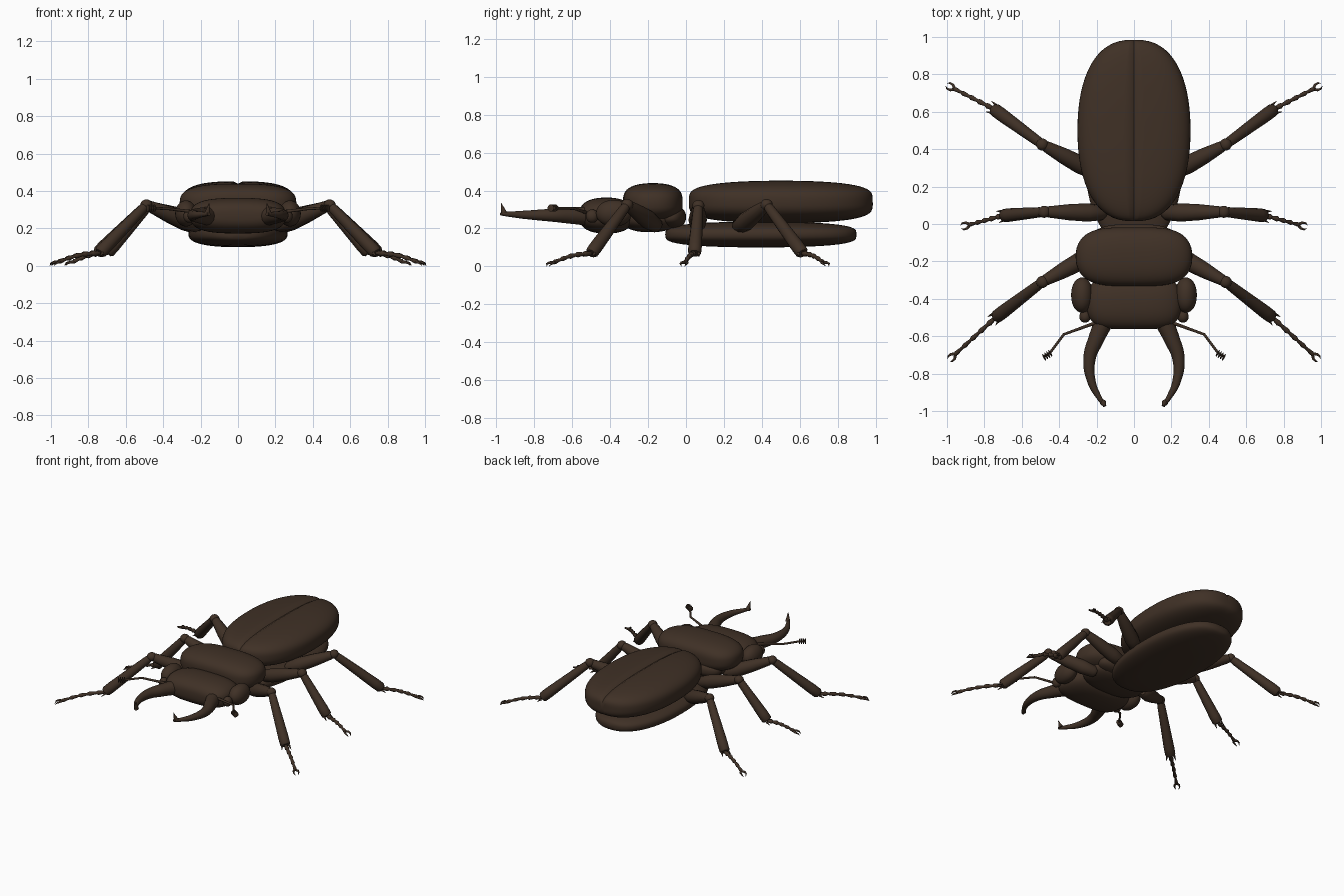
import bpy, bmesh, math
from mathutils import Vector

cube = bpy.data.objects.get("Cube")
if cube:
    bpy.data.objects.remove(cube, do_unlink=True)

# One dark brown shell colour
brown = bpy.data.materials.new("dark_brown_shell")
brown.use_nodes = True
COLOUR = (0.05, 0.03, 0.019, 1)
brown.diffuse_color = COLOUR
bsdf = brown.node_tree.nodes["Principled BSDF"]
bsdf.inputs["Base Color"].default_value = COLOUR
bsdf.inputs["Roughness"].default_value = 0.6


def finish(obj, mirror=False, angle=50):
    obj.data.materials.clear()
    obj.data.materials.append(brown)
    if mirror:
        obj.modifiers.new("Mirror", "MIRROR")
    bpy.ops.object.select_all(action="DESELECT")
    obj.select_set(True)
    bpy.context.view_layer.objects.active = obj
    bpy.ops.object.shade_smooth_by_angle(angle=math.radians(angle))


def power(v, e):
    return math.copysign(abs(v) ** e, v)


def blob(name, centre, size, side=1, length=(1, 1), mirror=False, groove=0, segs=48):
    """Rounded body along y: 'side' squares the cross-section,
    'length' squares the plan and the profile."""
    bm = bmesh.new()
    bmesh.ops.create_uvsphere(bm, u_segments=segs, v_segments=segs // 2, radius=1)
    for v in bm.verts:
        along = max(-1, min(1, v.co.z))
        ring = math.sqrt(1 - along * along)
        u = math.atan2(v.co.y, v.co.x)
        v.co = Vector((size[0] * ring ** length[0] * power(math.cos(u), side),
                       size[1] * power(along, 0.9),
                       size[2] * ring ** length[1] * power(math.sin(u), side))) + Vector(centre)
    if groove:
        # Seam between the two wing covers
        for x in (-0.025, 0, 0.025):
            bmesh.ops.bisect_plane(bm, geom=bm.verts[:] + bm.edges[:] + bm.faces[:],
                                   plane_co=(x, 0, 0), plane_no=(1, 0, 0), dist=1e-5)
        for v in bm.verts:
            if abs(v.co.x) < 0.001 and v.co.z > centre[2]:
                v.co.z -= groove
    bmesh.ops.recalc_face_normals(bm, faces=bm.faces)
    mesh = bpy.data.meshes.new(name)
    bm.to_mesh(mesh)
    bm.free()
    obj = bpy.data.objects.new(name, mesh)
    bpy.context.collection.objects.link(obj)
    finish(obj, mirror)


def tube(name, strands, smooth=False):
    """Mirrored tapering tubes; each strand is a list of (point, radius)."""
    curve = bpy.data.curves.new(name, "CURVE")
    curve.dimensions = "3D"
    curve.bevel_depth = 1
    curve.bevel_resolution = 4
    curve.use_fill_caps = True
    for strand in strands:
        spline = curve.splines.new("BEZIER" if smooth else "POLY")
        points = spline.bezier_points if smooth else spline.points
        points.add(len(strand) - 1)
        for p, (co, radius) in zip(points, strand):
            p.co = co if smooth else (*co, 1)
            p.radius = radius
            if smooth:
                p.handle_left_type = p.handle_right_type = "AUTO"
    obj = bpy.data.objects.new(name, curve)
    bpy.context.collection.objects.link(obj)
    bpy.ops.object.select_all(action="DESELECT")
    obj.select_set(True)
    bpy.context.view_layer.objects.active = obj
    bpy.ops.object.convert(target="MESH")
    finish(bpy.context.object, mirror=True)


def limb(a, b, profile):
    """Straight strand from a to b with (fraction, radius) stations."""
    return [(a.lerp(b, t), r) for t, r in profile]


# Body
blob("wing_covers", (0, 0.5, 0.34), (0.302, 0.485, 0.112), 0.72, (0.8, 0.5), groove=0.014, segs=64)
blob("abdomen", (0, 0.395, 0.168), (0.265, 0.505, 0.068), 0.8, (0.8, 0.55))
blob("thorax_joint", (0, -0.08, 0.26), (0.23, 0.08, 0.06), 0.8, (0.7, 0.8))
blob("thorax_shield", (0, -0.175, 0.335), (0.312, 0.157, 0.104), 0.7, (0.5, 0.6))
blob("thorax_underside", (0, -0.19, 0.25), (0.24, 0.14, 0.07), 0.8, (0.6, 0.7))

# Head
blob("head", (0, -0.42, 0.268), (0.255, 0.142, 0.095), 0.7, (0.4, 0.7))
blob("eye", (0.278, -0.38, 0.28), (0.058, 0.094, 0.07), mirror=True, segs=32)
blob("antenna_socket", (0.262, -0.495, 0.265), (0.03, 0.033, 0.035), mirror=True, segs=24)

# Jaws with upturned tips
tube("mandible", [[((0.16, -0.52, 0.265), 0.05), ((0.2, -0.61, 0.268), 0.043),
                   ((0.238, -0.72, 0.27), 0.033), ((0.225, -0.85, 0.272), 0.022),
                   ((0.185, -0.93, 0.275), 0.014), ((0.155, -0.975, 0.277), 0.009)]], smooth=True)
tube("mandible_spike", [[((0.165, -0.955, 0.275), 0.017), ((0.16, -0.965, 0.3), 0.011),
                         ((0.155, -0.975, 0.335), 0.001)]])

# Antennae with a comb of small plates at the end
tube("antenna", [[((0.21, -0.53, 0.285), 0.009), ((0.375, -0.59, 0.305), 0.007),
                  ((0.45, -0.69, 0.308), 0.007), ((0.482, -0.71, 0.308), 0.007)]])
plates = []
for i in range(4):
    x, y = 0.443 + 0.011 * i, -0.688 - 0.007 * i
    plates.append([((x, y, 0.308), 0.004), ((x + 0.003, y - 0.002, 0.308), 0.019),
                   ((x + 0.007, y - 0.004, 0.308), 0.019), ((x + 0.009, y - 0.005, 0.308), 0.004)])
tube("antenna_club", plates)

# Legs: hip, knee, ankle, toe
LEGS = {
    "front": ((0.2, -0.15, 0.21), (0.49, -0.31, 0.325), (0.74, -0.5, 0.068), (0.96, -0.7, 0.02)),
    "middle": ((0.15, 0.06, 0.21), (0.48, 0.065, 0.32), (0.7, 0.045, 0.068), (0.885, -0.005, 0.02)),
    "hind": ((0.2, 0.27, 0.2), (0.49, 0.425, 0.325), (0.75, 0.615, 0.068), (0.965, 0.725, 0.02)),
}
for name, joints in LEGS.items():
    hip, knee, ankle, toe = (Vector(j) for j in joints)
    tube(name + "_thigh", [limb(hip, knee, [(0, 0.02), (0.06, 0.04), (0.3, 0.049), (0.6, 0.043),
                                            (0.93, 0.03), (1, 0.022)])])
    blob(name + "_knee", knee, (0.032, 0.032, 0.03), mirror=True, segs=20)
    tube(name + "_shin", [limb(knee, ankle, [(0, 0.022), (0.1, 0.027), (0.5, 0.032), (0.85, 0.036),
                                             (0.97, 0.035), (1, 0.026)])])

    # Five bead-like foot segments along a slight arch
    path = []
    for i in range(5):
        for t, r in ((0.02, 0.009), (0.75, 0.016), (0.95, 0.012)):
            f = (i + t) / 5
            p = ankle.lerp(toe, f)
            p.z += 0.012 * math.sin(math.pi * f)
            path.append((p, r * (1 - 0.25 * f)))
    tube(name + "_foot", [path])

    # Paired claws and shin spurs
    ahead = (toe - ankle)
    ahead.z = 0
    ahead.normalize()
    across = Vector((-ahead.y, ahead.x, 0))
    down = Vector((0, 0, -1))
    claws, spurs = [], []
    for s in (-1, 1):
        claws.append([(toe - ahead * 0.008, 0.009), (toe + ahead * 0.012 + across * s * 0.016, 0.007),
                      (toe + ahead * 0.03 + across * s * 0.017 + down * 0.006, 0.005),
                      (toe + ahead * 0.042 + across * s * 0.009 + down * 0.019, 0.001)])
        base = ankle + across * s * 0.024
        spurs.append([(base, 0.008), (base + ahead * 0.03 + across * s * 0.008 + down * 0.018, 0.001)])
    tube(name + "_claws", claws)
    tube(name + "_spurs", spurs)
